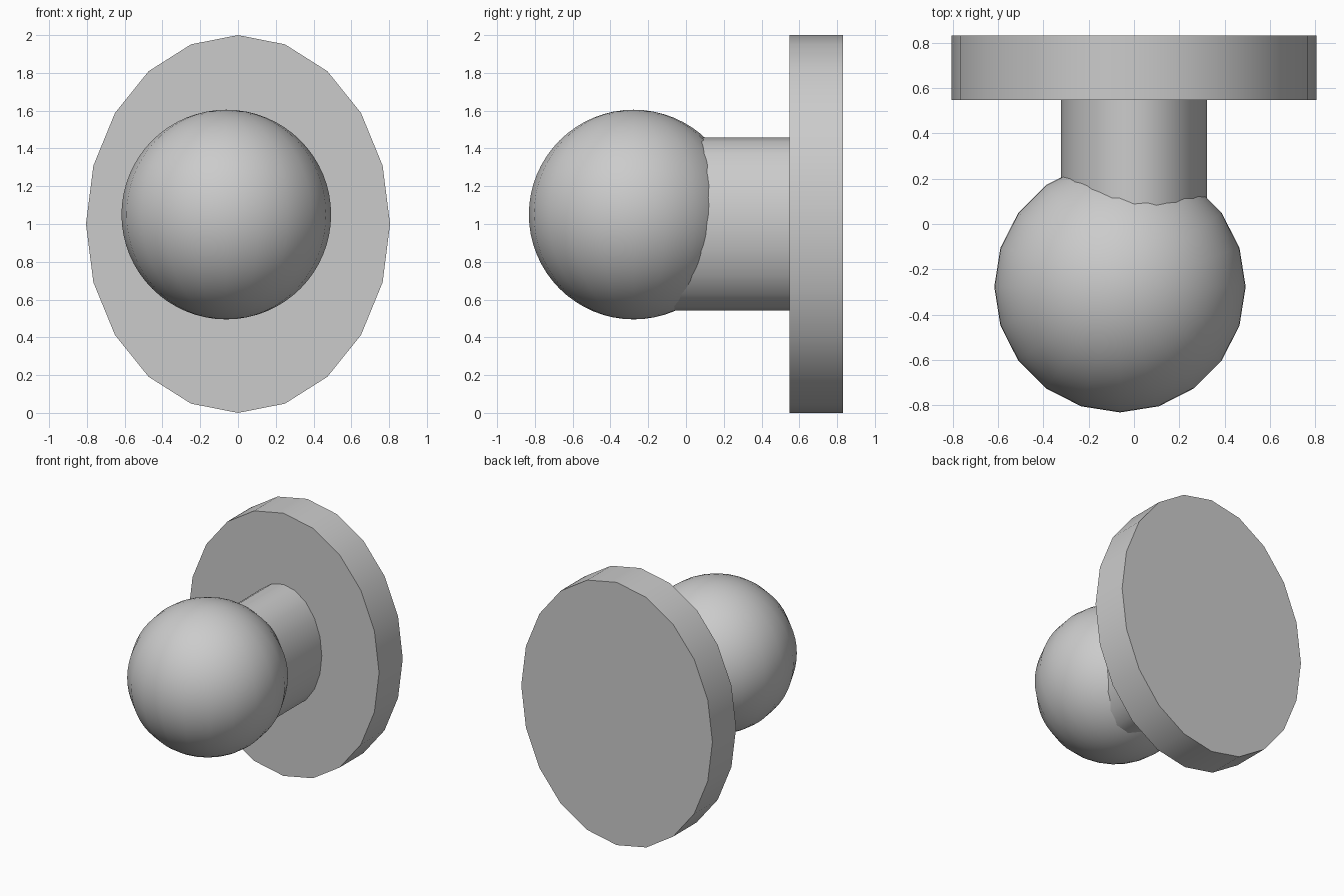
import bpy
import math

if "Cube" in bpy.data.objects:
    bpy.data.objects.remove(bpy.data.objects["Cube"])


def finish(obj, name):
    obj.name = name
    bpy.ops.object.transform_apply(location=False, rotation=True, scale=True)
    bpy.ops.object.shade_smooth_by_angle(angle=math.radians(40))


def oval_disc(name, half_x, half_z, y0, y1):
    """20-sided oval prism lying along y, centred on x = 0, z = 1."""
    bpy.ops.mesh.primitive_cylinder_add(
        vertices=20, radius=1, depth=y1 - y0, location=(0, (y0 + y1) / 2, 1))
    obj = bpy.context.object
    obj.scale = (half_x, half_z, 1)
    obj.rotation_euler = (math.pi / 2, 0, 0)
    finish(obj, name)


# Wall plate and the oval neck that runs into the ball
oval_disc("back_plate", 0.805, 1.0, 0.547, 0.832)
oval_disc("neck", 0.323, 0.458, -0.15, 0.56)

# Slightly off-centre ball: 20 meridians, finely ringed
bpy.ops.mesh.primitive_uv_sphere_add(
    segments=20, ring_count=32, radius=0.555, location=(-0.062, -0.277, 1.05))
finish(bpy.context.object, "knob")
